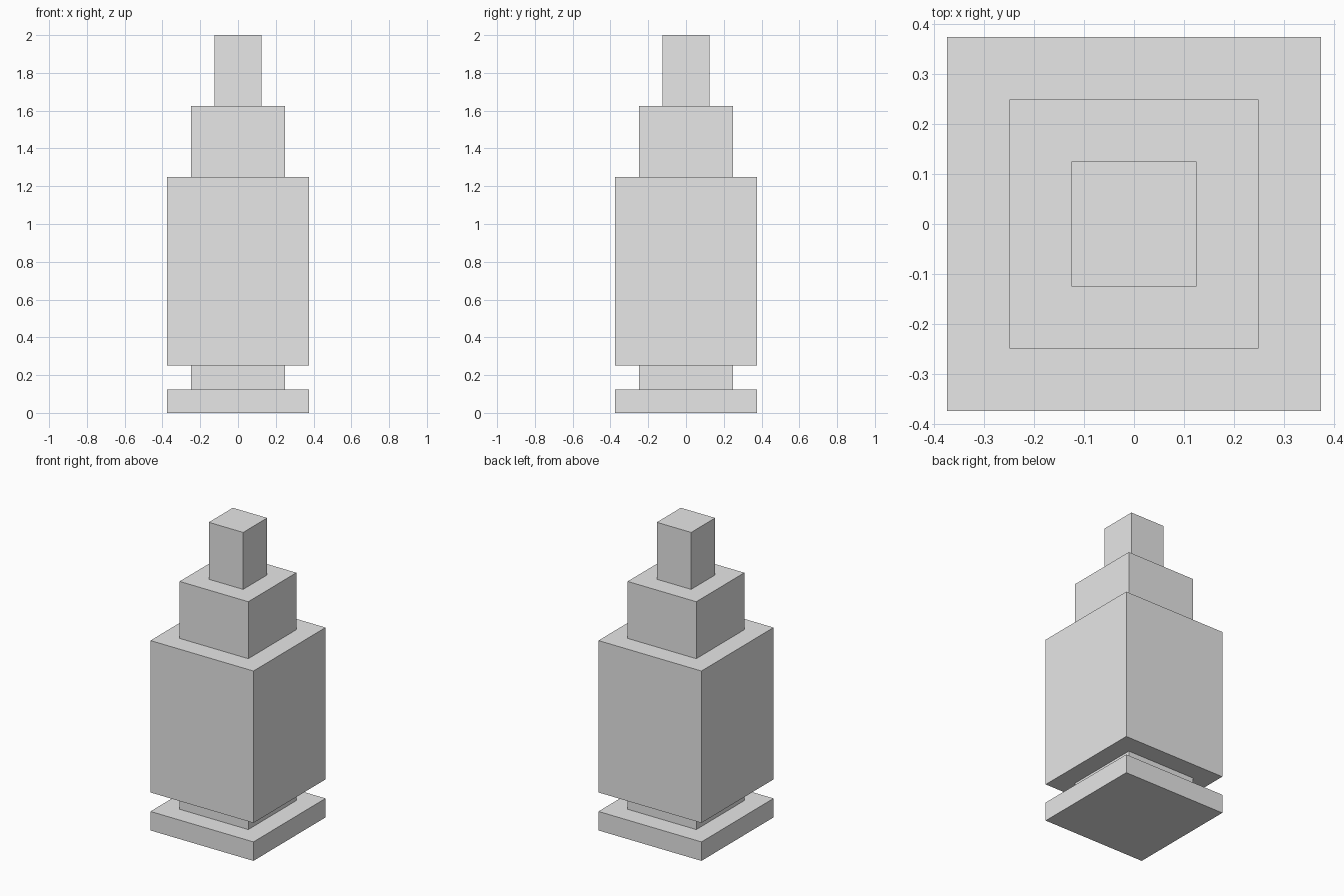
import bpy

# Remove the default cube
default = bpy.data.objects.get("Cube")
if default:
    bpy.data.objects.remove(default, do_unlink=True)

# Single light grey material
GREY = (0.8, 0.8, 0.8, 1.0)
grey = bpy.data.materials.new("light_grey")
grey.use_nodes = True
grey.diffuse_color = GREY
for node in grey.node_tree.nodes:
    if node.type == 'BSDF_PRINCIPLED':
        node.inputs["Base Color"].default_value = GREY


def block(name, width, bottom, top):
    """Square block centred on the vertical axis."""
    bpy.ops.mesh.primitive_cube_add(size=1, location=(0, 0, (bottom + top) / 2))
    obj = bpy.context.object
    obj.name = obj.data.name = name
    obj.scale = (width, width, top - bottom)
    bpy.ops.object.transform_apply(location=False, rotation=False, scale=True)
    obj.data.materials.append(grey)
    return obj


# Stacked tiers from the ground up: name, width, height
tiers = [
    ("base_plate", 0.75, 0.125),
    ("lower_neck", 0.5, 0.125),
    ("main_body", 0.75, 1.0),
    ("upper_tier", 0.5, 0.375),
    ("top_post", 0.25, 0.375),
]
z = 0.0
for name, width, height in tiers:
    block(name, width, z, z + height)
    z += height
